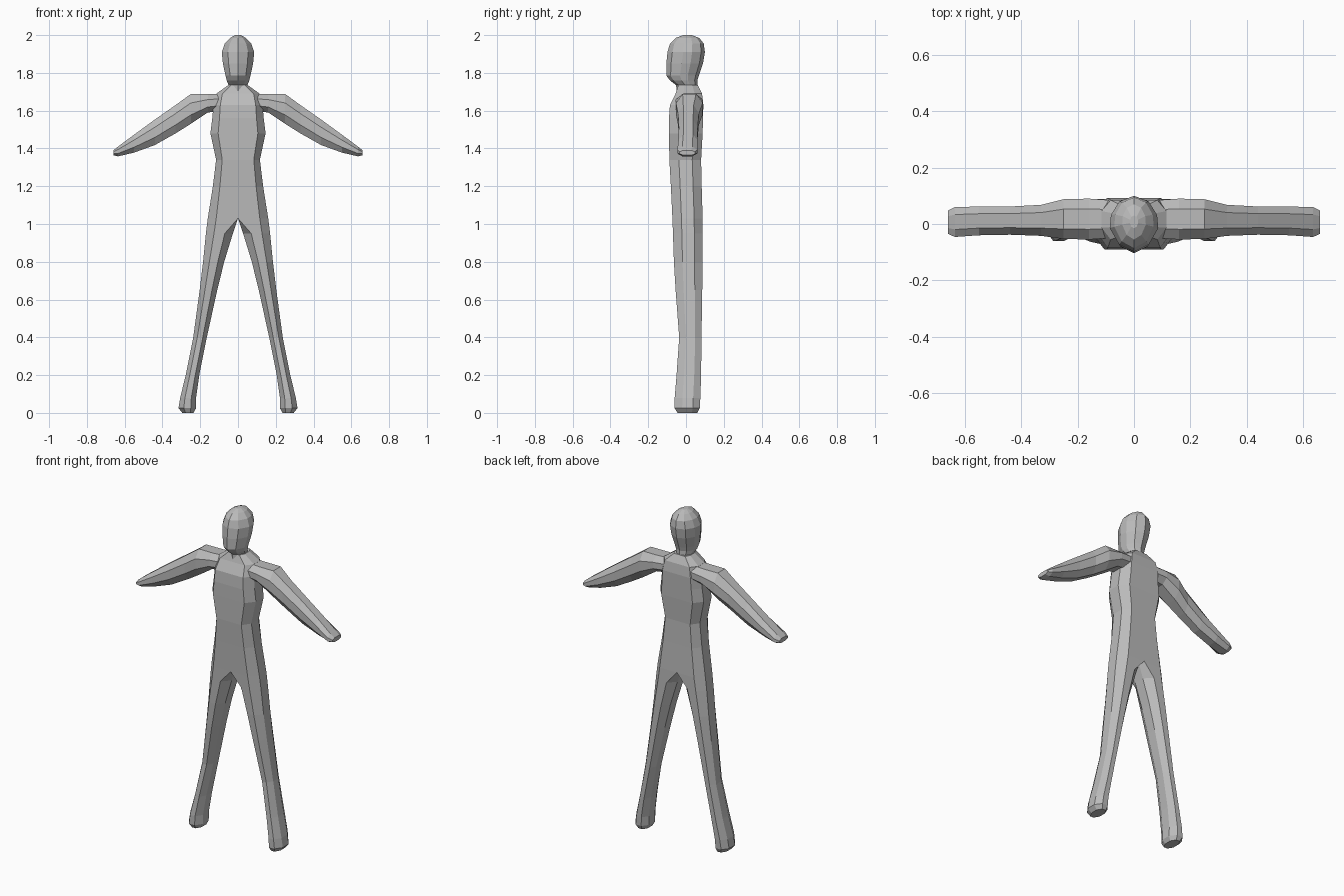
import bpy, bmesh

grey = bpy.data.materials.new("plain grey")
grey.diffuse_color = (0.5, 0.5, 0.5, 1)


def loft(name, rings, open_middle=False):
    """Skin a stack of equal rings, cap the ends and mirror across x."""
    bm = bmesh.new()
    loops = [[bm.verts.new(p) for p in r] for r in rings]
    n = len(loops[0])
    for a, b in zip(loops, loops[1:]):
        for i in range(n):
            j = (i + 1) % n
            bm.faces.new((a[i], a[j], b[j], b[i]))
    bm.faces.new(loops[0][::-1])
    bm.faces.new(loops[-1])
    if open_middle:  # remove the wall lying on the mirror plane
        wall = [f for f in bm.faces if all(abs(v.co.x) < 1e-5 for v in f.verts)]
        bmesh.ops.delete(bm, geom=wall, context='FACES')
    bmesh.ops.remove_doubles(bm, verts=bm.verts, dist=1e-5)
    bmesh.ops.recalc_face_normals(bm, faces=bm.faces)
    me = bpy.data.meshes.new(name)
    bm.to_mesh(me)
    bm.free()
    me.materials.append(grey)
    ob = bpy.data.objects.new(name, me)
    bpy.context.collection.objects.link(ob)
    return ob


def mirror(ob):
    m = ob.modifiers.new("mirror", 'MIRROR')
    m.use_clip = True
    m.merge_threshold = 0.0005


def body_ring(z, xi, xo, yf, yb, inset, shoulder):
    uv = [(inset, 0), (shoulder, 0), (1, .3), (1, .72),
          (shoulder, 1), (inset, 1), (0, .72), (0, .3)]
    return [(xi + u * (xo - xi), yf + v * (yb - yf), z) for u, v in uv]


# Half body from foot to neck: height, inner x, outer x, front y, back y
leg = [(0.0, .235, .295, -.045, .06), (.025, .222, .315, -.06, .073),
       (.08, .222, .306, -.06, .076), (.2, .205, .277, -.05, .08),
       (.4, .165, .237, -.036, .082), (.65, .11, .203, -.055, .086),
       (.8, .073, .185, -.064, .088), (.95, .027, .17, -.069, .088)]
torso = [(1.03, 0, .16, -.072, .088), (1.2, 0, .133, -.08, .083),
         (1.34, 0, .116, -.088, .08), (1.48, 0, .146, -.09, .088),
         (1.56, 0, .136, -.09, .09), (1.63, 0, .13, -.085, .092),
         (1.69, 0, .115, -.055, .085), (1.735, 0, .052, -.04, .062)]
mirror(loft("body_and_legs",
            [body_ring(*r, .3, .7) for r in leg]
            + [body_ring(*r, 0, .72) for r in torso], True))

# Arm: x, underside z, top z, front y, back y
arm = [(.09, 1.60, 1.69, -.05, .085), (.16, 1.59, 1.688, -.055, .09),
       (.25, 1.53, 1.688, -.053, .088), (.33, 1.48, 1.63, -.042, .068),
       (.44, 1.418, 1.553, -.038, .062), (.55, 1.378, 1.473, -.04, .062),
       (.635, 1.358, 1.41, -.046, .06), (.66, 1.364, 1.39, -.035, .048)]
section = [(.25, 0), (.75, 0), (1, .3), (1, .7), (.75, 1), (.25, 1), (0, .7), (0, .3)]
mirror(loft("arms", [[(x, yf + u * (yb - yf), lo + v * (hi - lo)) for u, v in section]
                     for x, lo, hi, yf, yb in arm]))

# Head with a ridge down the face: height, half width, front y, back y
head = [(1.68, .058, -.05, .075), (1.735, .05, -.052, .06), (1.76, .06, -.085, .06),
        (1.785, .066, -.104, .068), (1.85, .08, -.104, .09), (1.91, .086, -.098, .1),
        (1.955, .07, -.085, .094), (1.985, .042, -.055, .07), (2.0, .015, -.015, .03)]
plan = [(0, 0), (.62, .13), (1, .42), (.95, .66), (.6, .9), (0, 1),
        (-.6, .9), (-.95, .66), (-1, .42), (-.62, .13)]
loft("head", [[(u * w, yf + v * (yb - yf), z) for u, v in plan] for z, w, yf, yb in head])
